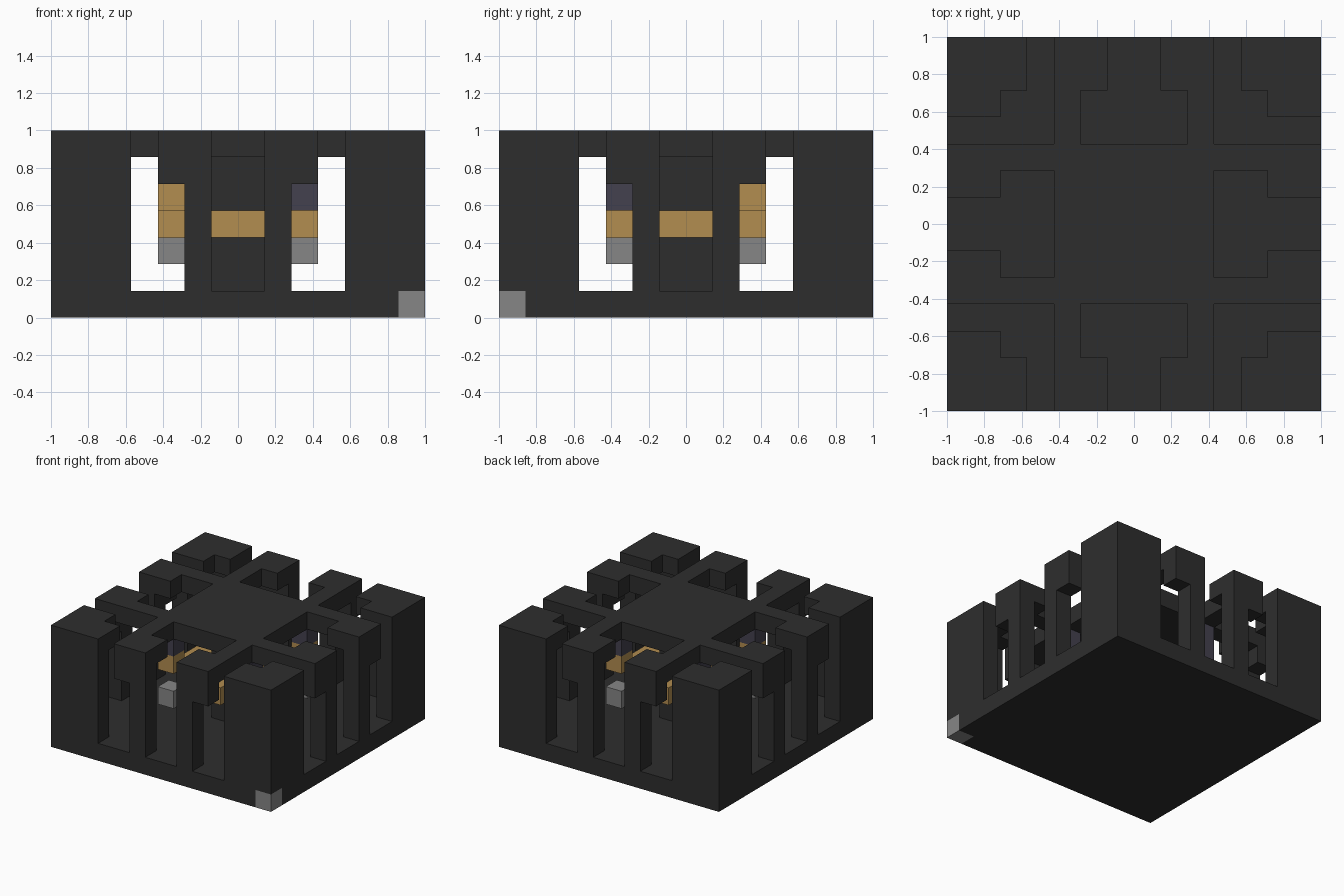
import bpy
import bmesh
from mathutils import Matrix, Vector
from math import pi

cube = bpy.data.objects.get("Cube")
if cube:
    bpy.data.objects.remove(cube, do_unlink=True)

U = 1 / 7  # one grid module


def material(name, r, g, b):
    m = bpy.data.materials.new(name)
    m.use_nodes = True
    m.diffuse_color = (r, g, b, 1)
    m.node_tree.nodes["Principled BSDF"].inputs["Base Color"].default_value = (r, g, b, 1)
    return m


dark = material("charcoal", 0.027, 0.027, 0.027)
gold = material("ochre", 0.445, 0.266, 0.08)
grey = material("mid grey", 0.24, 0.24, 0.24)
violet = material("slate violet", 0.057, 0.053, 0.077)


def part(name, mat, boxes, turns=(0,), mirror=False):
    """Boxes are (x range, y range, z range) in modules, repeated by quarter turns about z."""
    bm = bmesh.new()
    flips = (1, -1) if mirror else (1,)
    for turn in turns:
        spin = Matrix.Rotation(turn * pi / 2, 4, 'Z')
        for flip in flips:
            for spans in boxes:
                centre = Vector([(a + b) / 2 * U for a, b in spans])
                size = [(b - a) * U for a, b in spans]
                centre.x *= flip
                move = spin @ Matrix.Translation(centre) @ Matrix.Diagonal((*size, 1))
                bmesh.ops.create_cube(bm, size=1, matrix=move)
    mesh = bpy.data.meshes.new(name)
    bm.to_mesh(mesh)
    bm.free()
    mesh.materials.append(mat)
    obj = bpy.data.objects.new(name, mesh)
    bpy.context.collection.objects.link(obj)
    return obj


ALL = (0, 1, 2, 3)
WALL, TOP = (1, 6), (6, 7)

# Base slab with one corner marker
part("base_slab", dark, [((-7, 7), (-6, 7), (0, 1)), ((-7, 6), (-7, -6), (0, 1))])
part("corner_marker", grey, [((6, 7), (-7, -6), (0, 1))])

# Corner towers: thin L walls under a thicker L cap
part("corner_walls", dark, [((-7, -4), (-7, -6), WALL), ((-7, -6), (-6, -4), WALL)], ALL)
part("corner_caps", dark, [((-7, -4), (-7, -5), TOP), ((-7, -5), (-5, -4), TOP)], ALL)

# Paired pillars on every side, with a bracket on the outer edge
part("side_pillars", dark, [((-2, -1), (-7, -6), WALL), ((-3, -2), (-7, -6), (5, 6))], ALL, True)

# Roof plate and its hooked arms
part("roof_plate", dark, [((-3, 3), (-3, 3), TOP)])
part("roof_arms", dark, [((-3, -2), (-7, -3), TOP), ((-2, -1), (-7, -5), TOP)], ALL, True)

# Central core with four bars
part("core", dark, [((-1, 1), (-1, 1), WALL)])
part("core_bars", gold, [((-1, 1), (-3, -1), (3, 4))], ALL)

# Blocks at the four inner corners
corner = ((-3, -2), (-3, -2))
part("lower_blocks", grey, [(*corner, (2, 3))], ALL)
part("short_hangers", violet, [(*corner, (5, 6))], (0, 2))
part("hanger_tips", gold, [(*corner, (4, 5))], (0, 2))
part("long_hangers", violet, [(*corner, (4, 6))], (1, 3))
